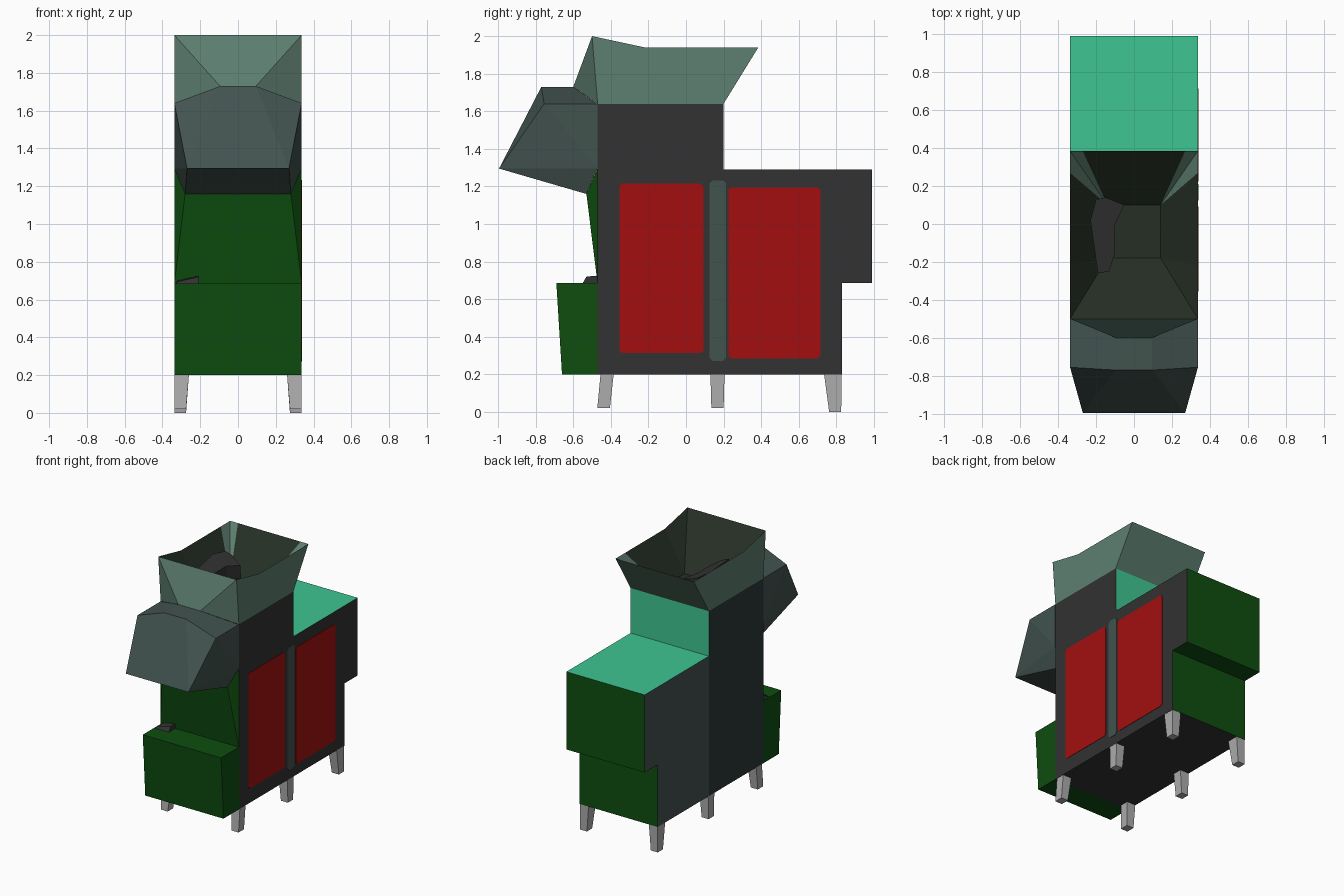
import bpy, bmesh
from mathutils import Vector

if "Cube" in bpy.data.objects:
    bpy.data.objects.remove(bpy.data.objects["Cube"])

W = 0.337  # half width of the machine


def mat(name, r, g, b):
    m = bpy.data.materials.new(name)
    lin = [((c / 255 + 0.055) / 1.055) ** 2.4 if c > 10 else c / 255 / 12.92 for c in (r, g, b)]
    m.diffuse_color = (*lin, 1)
    m.use_nodes = True
    m.node_tree.nodes["Principled BSDF"].inputs["Base Color"].default_value = m.diffuse_color
    return m


GREY = mat("charcoal", 50, 50, 51)
SLATE = mat("slate", 66, 83, 79)
DSLATE = mat("dark slate", 44, 57, 55)
GREEN = mat("dark green", 14, 77, 15)
TEAL = mat("teal", 63, 197, 147)
SAGE = mat("sage", 93, 126, 112)
INSIDE = mat("shadow green", 37, 47, 37)
RED = mat("red", 163, 15, 16)
STEEL = mat("steel grey", 172, 172, 172)


def build(name, verts, faces, mats, recalc=True):
    """faces: list of (index tuple, material slot)"""
    bm = bmesh.new()
    vs = [bm.verts.new(v) for v in verts]
    for idx, m in faces:
        bm.faces.new([vs[i] for i in idx]).material_index = m
    if recalc:
        bmesh.ops.recalc_face_normals(bm, faces=bm.faces)
    me = bpy.data.meshes.new(name)
    bm.to_mesh(me)
    bm.free()
    for m in mats:
        me.materials.append(m)
    ob = bpy.data.objects.new(name, me)
    bpy.context.collection.objects.link(ob)
    return ob


def prism(name, bottom, top, material):
    """Solid between two matching loops of 3D points."""
    n = len(bottom)
    faces = [(tuple(range(n)), 0), (tuple(range(n, 2 * n)), 0)]
    faces += [((i, (i + 1) % n, n + (i + 1) % n, n + i), 0) for i in range(n)]
    return build(name, list(bottom) + list(top), faces, [material])


def rect(x0, x1, y0, y1, z):
    return [(x0, y0, z), (x1, y0, z), (x1, y1, z), (x0, y1, z)]


# Main body: side outline pulled across the width, coloured face by face
outline = [(-.47, .2), (.2, .2), (.83, .2), (.83, .685), (.99, .685),
           (.99, 1.29), (.2, 1.29), (.2, 1.64), (-.47, 1.64)]
edge_mats = [0, 0, 3, 3, 3, 4, 4, 0, 3]
n = len(outline)
verts = [(s * W, y, z) for s in (-1, 1) for y, z in outline]
tower, rear = (0, 1, 6, 7, 8), (1, 2, 3, 4, 5, 6)
faces = [(tower, 2), (rear, 1), (tuple(i + n for i in tower), 0), (tuple(i + n for i in rear), 0)]
faces += [((i, (i + 1) % n, n + (i + 1) % n, n + i), edge_mats[i]) for i in range(n)]
build("body", verts, faces, [GREY, SLATE, DSLATE, GREEN, TEAL])

# Side panels and the bar between them, chamfered thin plates
for name, y0, y1, z0, z1, m in (("front_side_panel", -.355, .092, .313, 1.215, RED),
                                ("rear_side_panel", .225, .715, .285, 1.195, RED),
                                ("side_bar", .125, .212, .272, 1.232, SLATE)):
    c = .015
    loop = [(y0 + c, z0), (y1 - c, z0), (y1, z0 + c), (y1, z1 - c),
            (y1 - c, z1), (y0 + c, z1), (y0, z1 - c), (y0, z0 + c)]
    prism(name, [(W - .002, y, z) for y, z in loop], [(W + .003, y, z) for y, z in loop], m)

# Lower front box with a small dark scrap on top
prism("front_box", rect(-W, W, -.66, -.46, .2), rect(-W, W, -.69, -.46, .685), GREEN)
prism("box_scrap", [(-.33, -.55, .685), (-.21, -.55, .685), (-.21, -.47, .685), (-.33, -.47, .685)],
      [(-.32, -.53, .695), (-.21, -.53, .72), (-.21, -.47, .725), (-.32, -.47, .70)], GREY)

# Sloping green front panel under the hood
build("front_panel",
      [(-W, -.471, .685), (W, -.471, .685), (.28, -.53, 1.16), (-.28, -.53, 1.16),
       (-W, -.471, 1.295), (W, -.471, 1.295)],
      [((0, 1, 2, 3), 0), ((0, 3, 4), 0), ((1, 5, 2), 0), ((3, 2, 5, 4), 0), ((0, 4, 5, 1), 0)], [GREEN])

# Discharge hood: right half points followed by left half points
half = [(W, -.755, 1.64), (.095, -.77, 1.73), (.095, -.6, 1.73), (W, -.472, 1.64),
        (.27, -.995, 1.295), (W, -.472, 1.295), (.28, -.53, 1.16)]
verts = half + [(-x, y, z) for x, y, z in half]
one_side = [(0, 1, 4), (0, 1, 2), (0, 2, 3), (0, 3, 5), (0, 5, 4), (4, 5, 6)]
faces = [(f, 0) for f in one_side] + [(tuple(i + 7 for i in f), 0) for f in one_side]
faces += [((a, b, b + 7, a + 7), 0) for a, b in ((1, 2), (1, 4), (4, 6), (6, 5), (5, 3), (3, 2))]
build("discharge_hood", verts, faces, [SLATE])

# Feed hopper: outer walls in sage, funnel inside in shadow green
half = [(W, -.5, 2.0), (W, -.22, 1.94), (W, .27, 1.94), (W, .385, 1.94), (.27, .385, 1.94),  # rim
        (W, .2, 1.64), (W, -.47, 1.64), (.095, -.6, 1.73),                                # outside
        (.14, .1, 1.66), (.14, -.18, 1.66)]                                               # funnel floor
k = len(half)
verts = half + [(-x, y, z) for x, y, z in half]
one_side = [((0, 6, 5, 3, 2, 1), 0), ((0, 7, 6), 0), ((2, 3, 8), 0), ((3, 4, 8), 0),
            ((0, 1, 9), 1), ((1, 2, 8, 9), 1)]
faces = one_side + [(tuple(i + k for i in reversed(f)), m) for f, m in one_side]
faces += [((0, k, k + 7, 7), 0), ((3, 5, k + 5, k + 3, k + 4, 4), 0),
          ((4, k + 4, k + 8, 8), 1), ((8, k + 8, k + 9, 9), 1), ((9, k + 9, k, 0), 1)]
build("feed_hopper", verts, faces, [SAGE, INSIDE])

# Dark lump lying in the funnel
lump = [(-.23, .02), (-.2, .13), (-.15, .14), (-.05, .1), (-.1, 0),
        (-.1, -.15), (-.13, -.25), (-.19, -.26), (-.21, -.12)]
prism("funnel_lump", [(x, y, 1.68) for x, y in lump],
      [(x, y, 1.85 - .4 * (x + .23)) for x, y in lump], GREY)

# Six tapered legs
for row, t0, t1, b0, b1, zb in (("front", -.455, -.385, -.472, -.405, .02),
                                ("middle", .13, .205, .135, .2, .02),
                                ("rear", .735, .828, .762, .826, 0)):
    for side, s in (("right", 1), ("left", -1)):
        prism(f"{row}_{side}_leg", rect(s * .275, s * .335, b0, b1, zb),
              rect(s * .26, s * .335, t0, t1, .2), STEEL)
